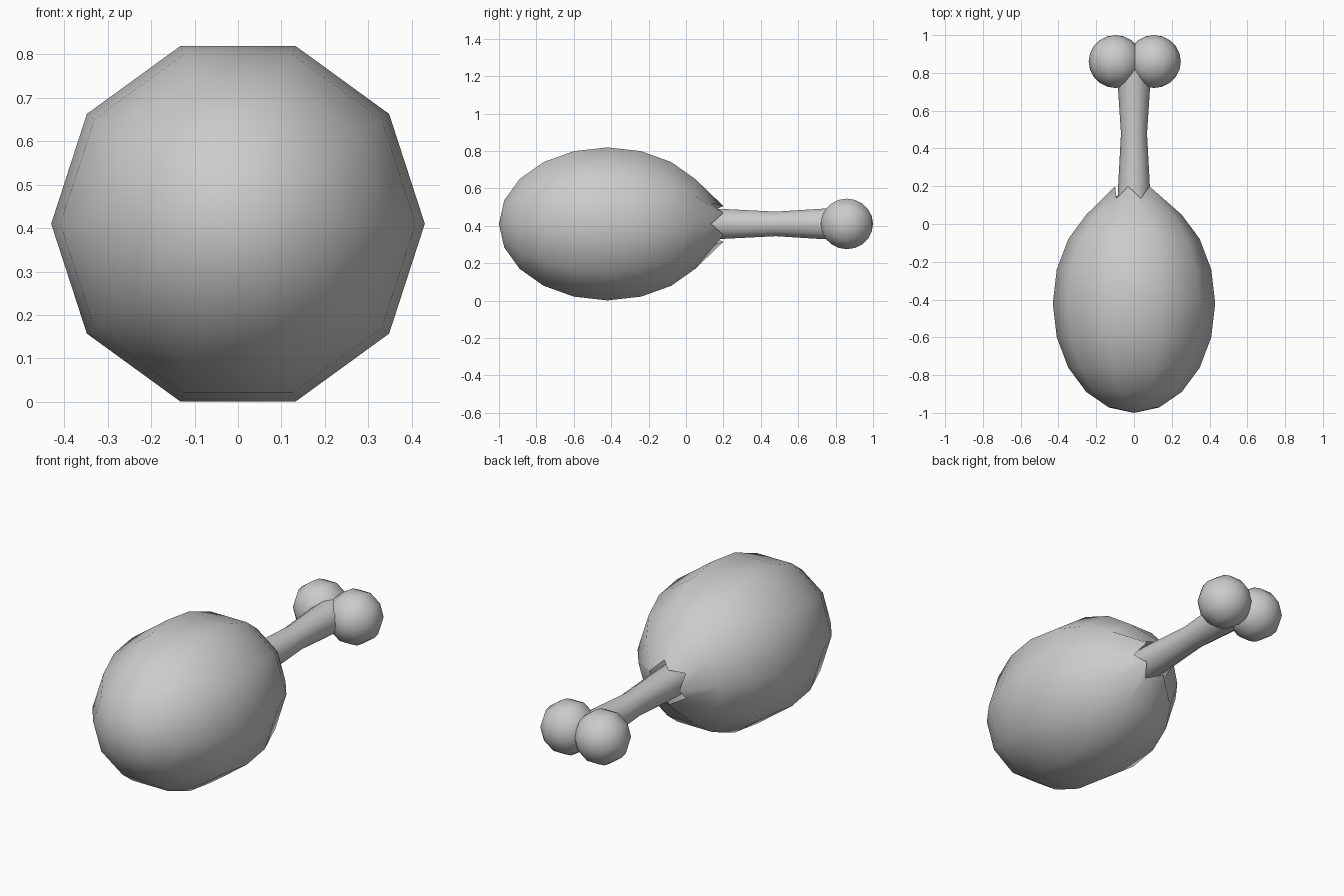
import bpy, bmesh
from math import sin, cos, pi

if "Cube" in bpy.data.objects:
    bpy.data.objects.remove(bpy.data.objects["Cube"])

N = 10      # sides around the long (y) axis
Z0 = 0.41   # height of the long axis


def lathe(name, rings, x0=0.0, start=None, end=None, cap=False):
    """Skin rings around y. A ring is (y, radius) or a function of the side index."""
    bm = bmesh.new()
    loops = []
    for ring in rings:
        loop = []
        for i in range(N):
            y, r = ring(i) if callable(ring) else ring
            a = 2 * pi * i / N
            loop.append(bm.verts.new((x0 + r * cos(a), y, Z0 + r * sin(a))))
        loops.append(loop)
    for a, b in zip(loops, loops[1:]):
        for i in range(N):
            j = (i + 1) % N
            bm.faces.new((a[i], a[j], b[j], b[i]))
    for y, loop in ((start, loops[0]), (end, loops[-1])):
        if y is not None:
            tip = bm.verts.new((x0, y, Z0))
            for i in range(N):
                bm.faces.new((tip, loop[i], loop[(i + 1) % N]))
    if cap:
        bm.faces.new(loops[0])
        bm.faces.new(loops[-1])
    bmesh.ops.recalc_face_normals(bm, faces=bm.faces)
    me = bpy.data.meshes.new(name)
    bm.to_mesh(me)
    bm.free()
    ob = bpy.data.objects.new(name, me)
    bpy.context.collection.objects.link(ob)
    bpy.ops.object.select_all(action='DESELECT')
    ob.select_set(True)
    bpy.context.view_layer.objects.active = ob
    bpy.ops.object.shade_smooth_by_angle(angle=pi / 3)
    return ob


def ball_rings(yc, half, radius, count):
    return [(yc - half * cos(k * pi / 10), radius * sin(k * pi / 10))
            for k in range(1, count + 1)]


# meat: ellipsoid left open at the bone with a ragged torn edge
def torn(i):
    return (0.20, 0.10) if i % 2 else (0.135, 0.115)


lathe("meat", ball_rings(-0.42, 0.58, 0.43, 8) + [torn], start=-1.0)

# bone shaft, narrowest in the middle
lathe("bone_shaft", [(0.08, 0.088), (0.20, 0.084), (0.48, 0.069),
                     (0.72, 0.085), (0.85, 0.09)], cap=True)

# two knobs at the end of the bone
for side, x in (("left", -0.098), ("right", 0.106)):
    lathe("bone_knob_" + side, ball_rings(0.86, 0.14, 0.142, 9),
          x0=x, start=0.72, end=1.0)
